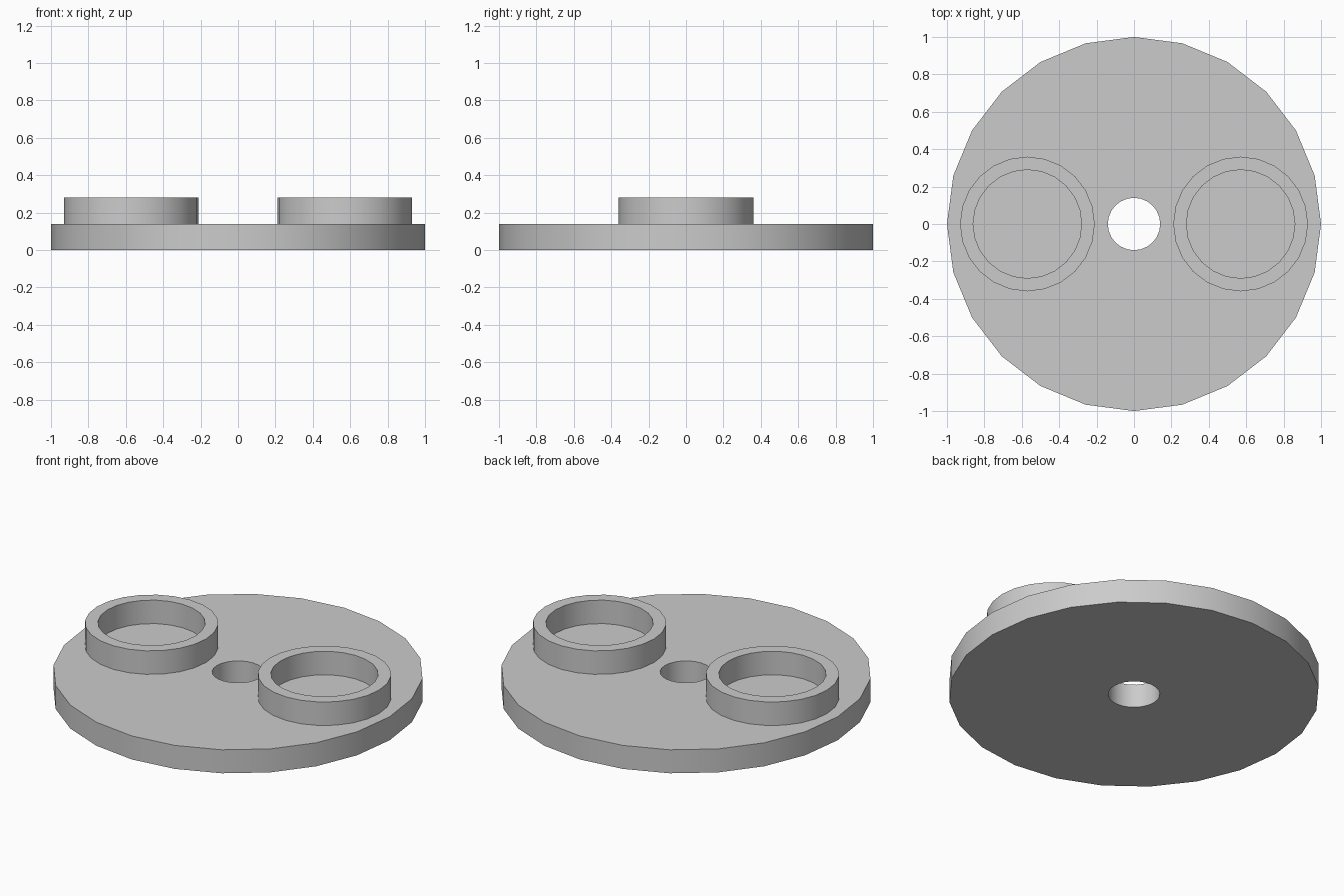
import bpy
import bmesh
from math import cos, sin, tau, radians

default_cube = bpy.data.objects.get("Cube")
if default_cube:
    bpy.data.objects.remove(default_cube, do_unlink=True)

SIDES = 24
PLATE_TOP = 0.14
RING_TOP = 0.28

# Single plain grey for the whole model
grey = bpy.data.materials.new("light_grey")
grey.use_nodes = True
colour = (0.6, 0.6, 0.6, 1)
grey.diffuse_color = colour
grey.node_tree.nodes["Principled BSDF"].inputs["Base Color"].default_value = colour


def make_tube(name, inner, outer, bottom, top, x=0, closed=True):
    """Lathe a rectangular section; an open one has no underside."""
    profile = [(inner, bottom), (inner, top), (outer, top), (outer, bottom)]
    bm = bmesh.new()
    loops = [[bm.verts.new((r * cos(tau * i / SIDES), r * sin(tau * i / SIDES), z))
              for i in range(SIDES)] for r, z in profile]
    pairs = list(zip(loops, loops[1:]))
    if closed:
        pairs.append((loops[-1], loops[0]))
    for a, b in pairs:
        for i in range(SIDES):
            j = (i + 1) % SIDES
            bm.faces.new((a[i], a[j], b[j], b[i]))
    # Outward normals: the top annulus must face up
    bm.normal_update()
    if next(f for f in bm.faces if all(v.co.z == loops[1][0].co.z for v in f.verts)).normal.z < 0:
        bmesh.ops.reverse_faces(bm, faces=bm.faces[:])
    mesh = bpy.data.meshes.new(name)
    bm.to_mesh(mesh)
    bm.free()
    mesh.materials.append(grey)
    obj = bpy.data.objects.new(name, mesh)
    obj.location.x = x
    bpy.context.collection.objects.link(obj)
    bpy.ops.object.select_all(action='DESELECT')
    obj.select_set(True)
    bpy.context.view_layer.objects.active = obj
    bpy.ops.object.shade_smooth_by_angle(angle=radians(30))


# Round base plate with a central through hole
make_tube("base_plate", 0.14, 1.0, 0, PLATE_TOP)

# Two raised rings, open to the plate surface
for side, x in (("left", 0.57), ("right", -0.57)):
    make_tube(side + "_ring", 0.29, 0.36, PLATE_TOP, RING_TOP, x, closed=False)
